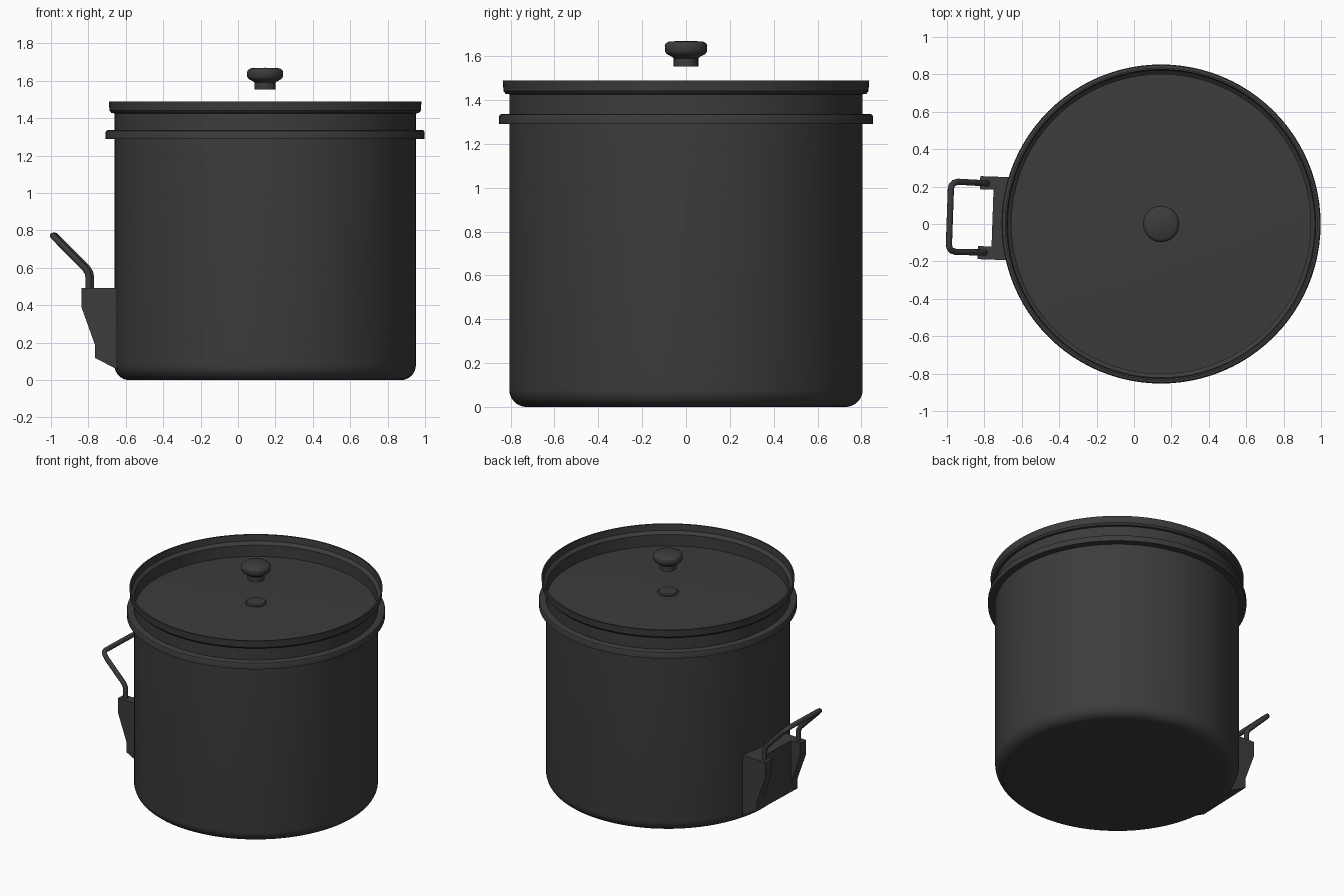
import bpy, bmesh, math
from mathutils import Matrix, Vector

cube = bpy.data.objects.get("Cube")
if cube:
    bpy.data.objects.remove(cube, do_unlink=True)

CX = 0.145                      # pot axis
TILT = Matrix.Rotation(math.radians(-2), 4, 'Z')

iron = bpy.data.materials.new("dark iron")
iron.use_nodes = True
iron.diffuse_color = (0.045, 0.045, 0.045, 1)
iron.node_tree.nodes["Principled BSDF"].inputs["Base Color"].default_value = iron.diffuse_color


def finish(name, bm, angle=35):
    bmesh.ops.recalc_face_normals(bm, faces=bm.faces)
    me = bpy.data.meshes.new(name)
    bm.to_mesh(me)
    bm.free()
    me.materials.append(iron)
    ob = bpy.data.objects.new(name, me)
    bpy.context.collection.objects.link(ob)
    bpy.ops.object.select_all(action='DESELECT')
    ob.select_set(True)
    bpy.context.view_layer.objects.active = ob
    bpy.ops.object.shade_smooth_by_angle(angle=math.radians(angle))
    return ob


def lathe(name, profile, steps=96):
    """Spin a (radius, z) profile around the pot axis."""
    bm = bmesh.new()
    vs = [bm.verts.new((r, 0, z)) for r, z in profile]
    edges = [bm.edges.new(p) for p in zip(vs, vs[1:])]
    bmesh.ops.spin(bm, geom=vs + edges, cent=(0, 0, 0), axis=(0, 0, 1),
                   angle=math.tau, steps=steps)
    bmesh.ops.remove_doubles(bm, verts=bm.verts, dist=1e-4)
    bmesh.ops.translate(bm, verts=bm.verts, vec=(CX, 0, 0))
    return finish(name, bm)


def slab(name, outline, y0, y1):
    """Extrude an (x, z) outline along y and swing it round the pot axis."""
    bm = bmesh.new()
    face = bm.faces.new([bm.verts.new((x - CX, y0, z)) for x, z in outline])
    ext = bmesh.ops.extrude_face_region(bm, geom=[face])
    moved = [v for v in ext["geom"] if isinstance(v, bmesh.types.BMVert)]
    bmesh.ops.translate(bm, verts=moved, vec=(0, y1 - y0, 0))
    bmesh.ops.transform(bm, matrix=Matrix.Translation((CX, 0, 0)) @ TILT, verts=bm.verts)
    return finish(name, bm)


# Pot with a rounded base, hollow inside
R, B = 0.806, 0.08
corner = [(R - B + B * math.sin(a), B - B * math.cos(a))
          for a in (i * math.pi / 16 for i in range(9))]
lathe("pot_body", [(0, 0)] + corner +
      [(R, 1.33), (0.785, 1.33), (0.785, 0.08), (0.74, 0.03), (0, 0.03)])

# Rim flange around the pot mouth
lathe("pot_rim", [(0.79, 1.29), (0.853, 1.29), (0.853, 1.325), (0.849, 1.333),
                  (0.84, 1.337), (0.79, 1.337), (0.79, 1.29)])

# Dished lid with a stepped lip and a shallow conical floor
lathe("lid", [(0, 1.36), (0.806, 1.32), (0.806, 1.426), (0.822, 1.428), (0.832, 1.44),
              (0.836, 1.489), (0.826, 1.489), (0.822, 1.445), (0.80, 1.425),
              (0.80, 1.342), (0, 1.38)])
lathe("knob_seat", [(0.068, 1.37), (0.068, 1.384), (0.06, 1.39), (0, 1.39)], 32)

# Knob floating above the lid
lathe("lid_knob", [(0, 1.553), (0.056, 1.553), (0.056, 1.59), (0.064, 1.597),
                   (0.088, 1.61), (0.096, 1.622), (0.097, 1.648), (0.092, 1.658),
                   (0.078, 1.667), (0, 1.67)], 48)

# Handle bracket: back plate and two cheeks
slab("bracket_plate", [(-0.64, 0.492), (-0.757, 0.492), (-0.757, 0.118), (-0.64, 0.058)],
     -0.155, 0.155)
cheek = [(-0.64, 0.492), (-0.83, 0.492), (-0.83, 0.39), (-0.757, 0.187),
         (-0.757, 0.118), (-0.64, 0.058)]
for name, s in (("left_cheek", -1), ("right_cheek", 1)):
    slab(name, cheek, s * 0.152, s * 0.222)

# Bent wire handle: one half path, mirrored
half = [(-0.793, 0.185, 0.40), (-0.793, 0.185, 0.55), (-0.798, 0.185, 0.575),
        (-0.812, 0.185, 0.597), (-0.945, 0.188, 0.732), (-0.97, 0.181, 0.757),
        (-0.981, 0.168, 0.768), (-0.985, 0.148, 0.772)]
path = half + [(x, -y, z) for x, y, z in reversed(half)]
curve = bpy.data.curves.new("wire_handle", 'CURVE')
curve.dimensions = '3D'
curve.bevel_depth = 0.017
curve.bevel_resolution = 3
curve.use_fill_caps = True
spline = curve.splines.new('POLY')
spline.points.add(len(path) - 1)
for point, (x, y, z) in zip(spline.points, path):
    co = TILT @ Vector((x - CX, y, z))
    point.co = (co.x + CX, co.y, co.z, 1)
    point.radius = 1
spline.use_smooth = True
curve.materials.append(iron)
bpy.context.collection.objects.link(bpy.data.objects.new("wire_handle", curve))
